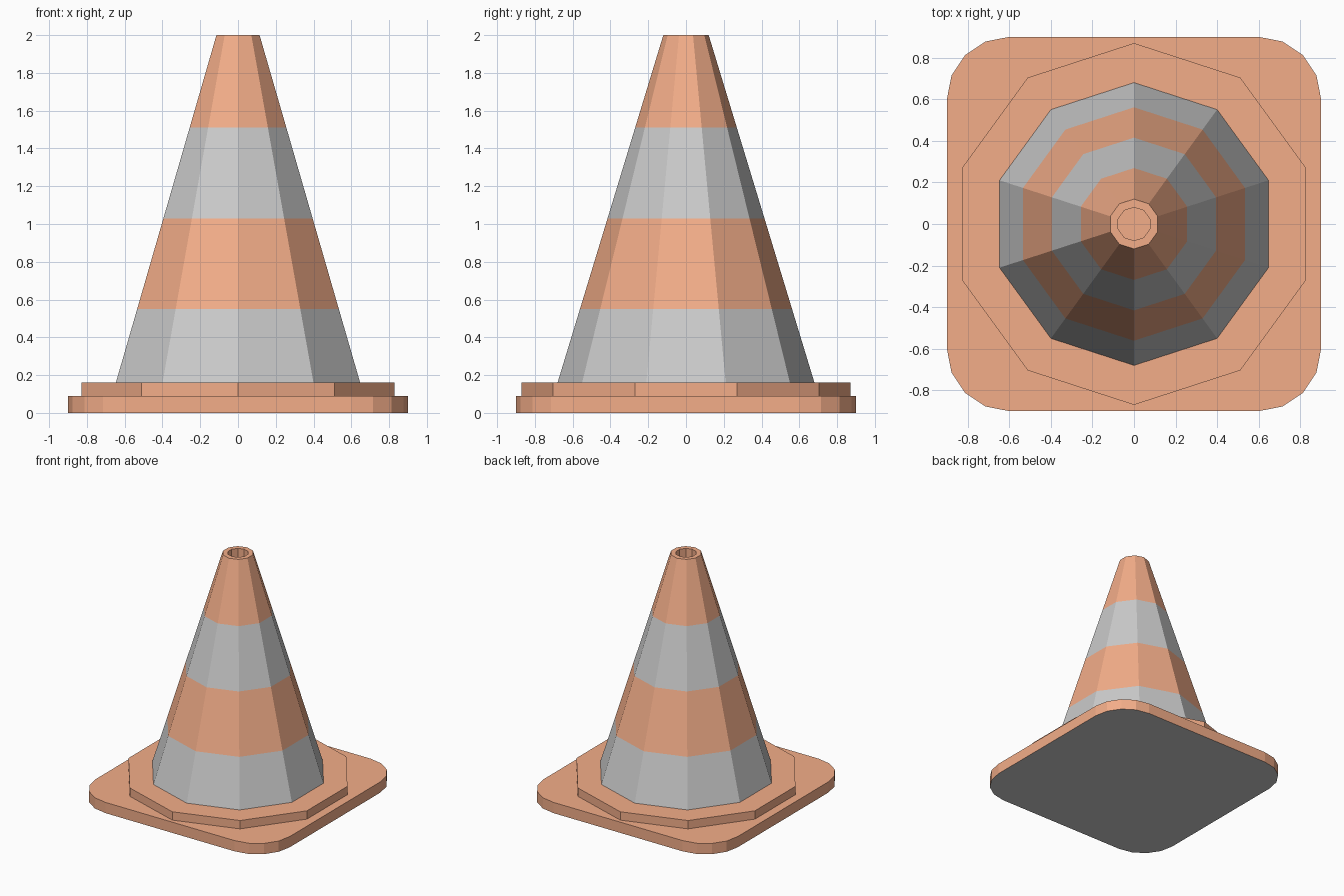
import bpy, bmesh
from math import sin, cos, pi

if "Cube" in bpy.data.objects:
    bpy.data.objects.remove(bpy.data.objects["Cube"])


def material(name, color):
    m = bpy.data.materials.new(name)
    m.diffuse_color = (*color, 1)
    m.use_nodes = True
    m.node_tree.nodes["Principled BSDF"].inputs["Base Color"].default_value = m.diffuse_color
    return m


ORANGE = material("orange", (0.9, 0.42, 0.25))
GREY = material("grey", (0.8, 0.8, 0.8))


def ring(radius, z, sides=10):
    """Regular polygon with a corner on the +y axis, counter-clockwise."""
    return [(radius * cos(pi / 2 + 2 * pi * i / sides),
             radius * sin(pi / 2 + 2 * pi * i / sides), z) for i in range(sides)]


def rounded_square(half, radius, z, steps=4):
    pts = []
    c = half - radius
    for q, (sx, sy) in enumerate([(1, 1), (-1, 1), (-1, -1), (1, -1)]):
        for i in range(steps + 1):
            a = q * pi / 2 + i * pi / 2 / steps
            pts.append((sx * c + radius * cos(a), sy * c + radius * sin(a), z))
    return pts


def loft(name, rings, mats, bottom=None, top=None):
    """Bridge successive rings; mats gives the slot (0 orange, 1 grey) per band."""
    bm = bmesh.new()
    loops = [[bm.verts.new(p) for p in r] for r in rings]
    for lo, hi, m in zip(loops, loops[1:], mats):
        n = len(lo)
        for i in range(n):
            j = (i + 1) % n
            bm.faces.new((lo[i], lo[j], hi[j], hi[i])).material_index = m
    if bottom is not None:
        bm.faces.new(loops[0][::-1]).material_index = bottom
    if top is not None:
        bm.faces.new(loops[-1]).material_index = top
    mesh = bpy.data.meshes.new(name)
    bm.to_mesh(mesh)
    bm.free()
    mesh.materials.append(ORANGE)
    mesh.materials.append(GREY)
    obj = bpy.data.objects.new(name, mesh)
    bpy.context.collection.objects.link(obj)
    return obj


# Square foot plate with rounded corners and a grey underside
loft("base_plate", [rounded_square(0.9, 0.3, z) for z in (0, 0.09)], [0], bottom=1, top=0)

# Ten-sided collar on the plate
loft("collar", [ring(0.87, z) for z in (0.09, 0.16)], [0], top=0)

# Striped tapering body, rim and blind hole at the tip
z0, z1, r0, r1 = 0.16, 2.0, 0.68, 0.12
levels = [z0, 0.55, 1.03, 1.51, z1]
body = [ring(r0 + (r1 - r0) * (z - z0) / (z1 - z0), z) for z in levels]
hole = [ring(0.08, z1), ring(0.08, z1 - 0.15)]
loft("cone_body", body + hole, [1, 0, 1, 0, 0, 0], top=0)
